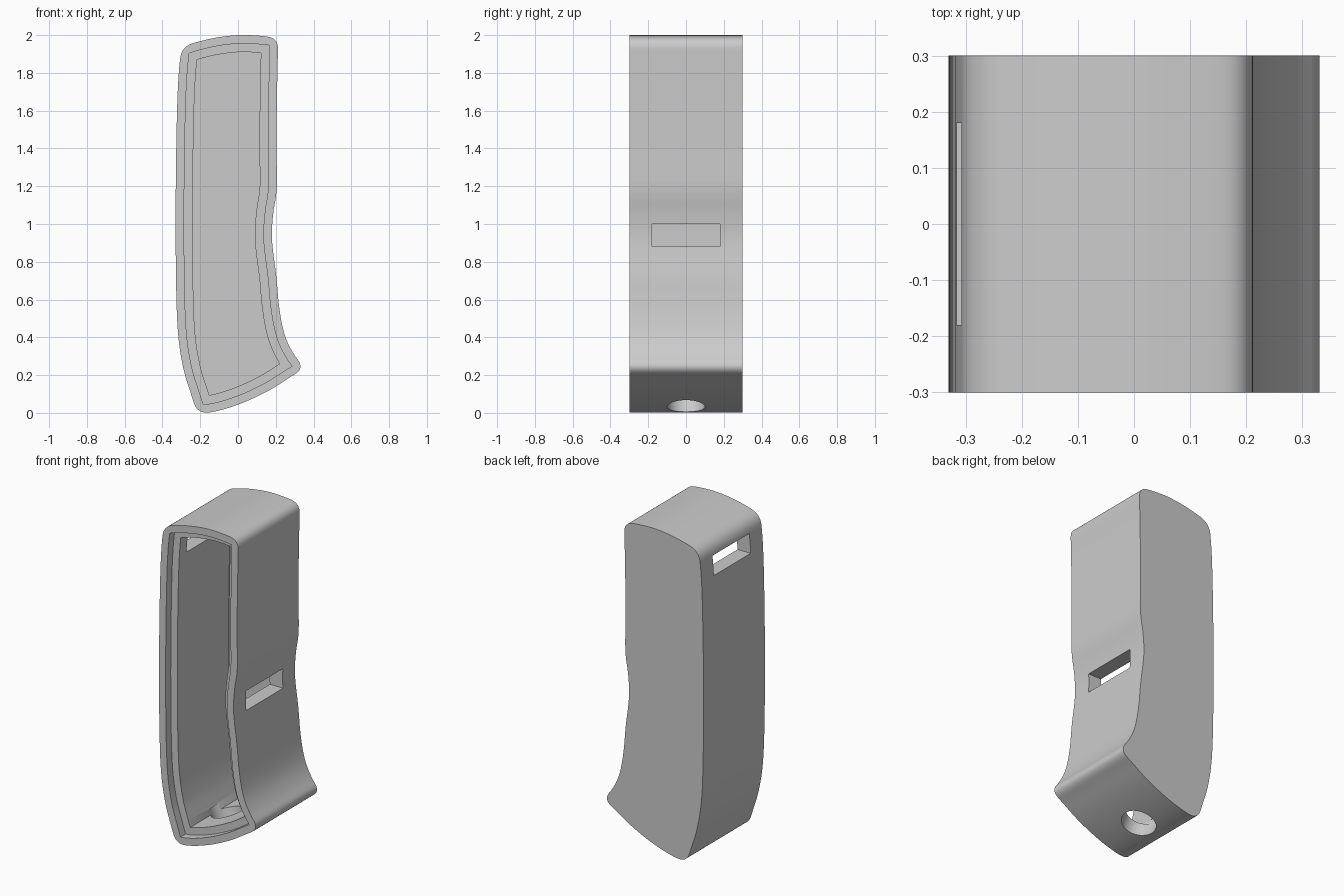
import bpy, bmesh, math
from mathutils import Vector
from mathutils.geometry import intersect_point_line

if "Cube" in bpy.data.objects:
    bpy.data.objects.remove(bpy.data.objects["Cube"])

# Four sides of the outline (x, z); consecutive sides share a sharp corner
TL, TR, BR, BL = (-0.30, 1.935), (0.213, 1.985), (0.352, 0.235), (-0.215, -0.004)
CORNERS = [Vector(c) for c in (TL, TR, BR, BL)]
SIDES = [
    [TL, (-0.24, 1.957), (-0.125, 1.985), (0.0, 2.0), (0.11, 1.997), TR],
    [TR, (0.206, 1.66), (0.204, 1.4), (0.205, 1.19), (0.187, 1.06), (0.179, 0.95),
     (0.185, 0.86), (0.203, 0.72), (0.218, 0.56), (0.245, 0.42), (0.29, 0.32), BR],
    [BR, (0.27, 0.185), (0.17, 0.122), (0.06, 0.068), (-0.04, 0.03), (-0.13, 0.006), BL],
    [BL, (-0.252, 0.11), (-0.288, 0.23), (-0.317, 0.415), (-0.328, 0.7), (-0.33, 1.13),
     (-0.324, 1.55), (-0.315, 1.78), TL],
]


def smooth_side(pts, n=4):
    """Catmull-Rom samples through one side, without its last point."""
    p = [Vector(q) for q in pts]
    p = [2 * p[0] - p[1]] + p + [2 * p[-1] - p[-2]]
    out = []
    for a, b, c, d in zip(p, p[1:], p[2:], p[3:]):
        for i in range(n):
            t = i / n
            out.append(0.5 * (2 * b + (c - a) * t + (2 * a - 5 * b + 4 * c - d) * t * t
                              + (3 * b - a - 3 * c + d) * t ** 3))
    return out


def distance(p, a, b):
    t = intersect_point_line(p, a, b)[1]
    return (p - a.lerp(b, min(max(t, 0), 1))).length


def is_corner(p):
    return any((p - c).length < 1e-4 for c in CORNERS)


def inset(pts, dist):
    """Mitred inward offset of a clockwise loop, overlaps removed."""
    out = []
    for i, b in enumerate(pts):
        u = (b - pts[i - 1]).normalized()
        v = (pts[(i + 1) % len(pts)] - b).normalized()
        n1, n2 = Vector((u.y, -u.x)), Vector((v.y, -v.x))
        p = b + (n1 + n2) * dist / (1 + n1.dot(n2))
        clear = min(distance(p, pts[k - 1], pts[k]) for k in range(len(pts)))
        if is_corner(b) or clear > dist - 0.002:
            out.append(p)
    return out


def round_corners(pts, r, n=8):
    """Replace the points close to each corner by an arc."""
    out, m = [], len(pts)
    for i, p in enumerate(pts):
        if is_corner(p):
            a = b = i
            while (pts[a % m] - p).length < r:
                a -= 1
            while (pts[b % m] - p).length < r:
                b += 1
            a = p + (pts[a % m] - p).normalized() * r
            b = p + (pts[b % m] - p).normalized() * r
            out += [a * (1 - t) ** 2 + p * (2 * t * (1 - t)) + b * t * t
                    for t in (k / n for k in range(n + 1))]
        elif all((p - c).length > r + 0.003 for c in CORNERS):
            out.append(p)
    return out


def prism(name, pts, y0, y1):
    bm = bmesh.new()
    a, b = [[bm.verts.new((p.x, y, p.y)) for p in pts] for y in (y0, y1)]
    bm.faces.new(b)
    bm.faces.new(a[::-1])
    for i in range(len(pts)):
        bm.faces.new((b[i], b[i - 1], a[i - 1], a[i]))
    me = bpy.data.meshes.new(name)
    bm.to_mesh(me)
    bm.free()
    ob = bpy.data.objects.new(name, me)
    bpy.context.collection.objects.link(ob)
    return ob


def box(name, loc, size):
    bpy.ops.mesh.primitive_cube_add(size=1, location=loc)
    ob = bpy.context.object
    ob.name, ob.scale = name, size
    return ob


def cut(target, cutter):
    """Boolean difference, trying another solver if one returns nothing."""
    cutter.hide_render = True
    bpy.context.view_layer.objects.active = target
    before = target.data.copy()
    for solver in ("EXACT", "MANIFOLD", "FLOAT"):
        m = target.modifiers.new("cut", "BOOLEAN")
        m.operation, m.solver, m.object = "DIFFERENCE", solver, cutter
        bpy.context.view_layer.update()
        bpy.ops.object.modifier_apply(modifier=m.name)
        if len(target.data.polygons) > 5:
            break
        target.data = before.copy()
    bpy.data.objects.remove(cutter)


# Outer body
loop = [p for s in SIDES for p in smooth_side(s)]
shell = prism("handle_shell", round_corners(loop, 0.06), -0.3, 0.3)

# Stepped lid recess and inner cavity, open to the front
cut(shell, prism("lid_recess_cutter", inset(loop, 0.045), -0.4, -0.25))
cut(shell, prism("cavity_cutter", inset(loop, 0.09), -0.35, 0.25))

# Side slots
cut(shell, box("front_slot_cutter", (0.18, 0, 0.94), (0.3, 0.36, 0.12)))
cut(shell, box("rear_slot_cutter", (-0.3, 0, 1.81), (0.3, 0.36, 0.12)))

# Round hole in the sloping bottom
bpy.ops.mesh.primitive_cylinder_add(vertices=48, radius=0.1, depth=0.26,
                                    location=(-0.035, 0, 0.035),
                                    rotation=(0, math.radians(-20), 0))
bpy.context.object.name = "bottom_hole_cutter"
cut(shell, bpy.context.object)

bpy.ops.object.select_all(action="DESELECT")
bpy.context.view_layer.objects.active = shell
shell.select_set(True)
bpy.ops.object.shade_smooth_by_angle(angle=math.radians(30))
